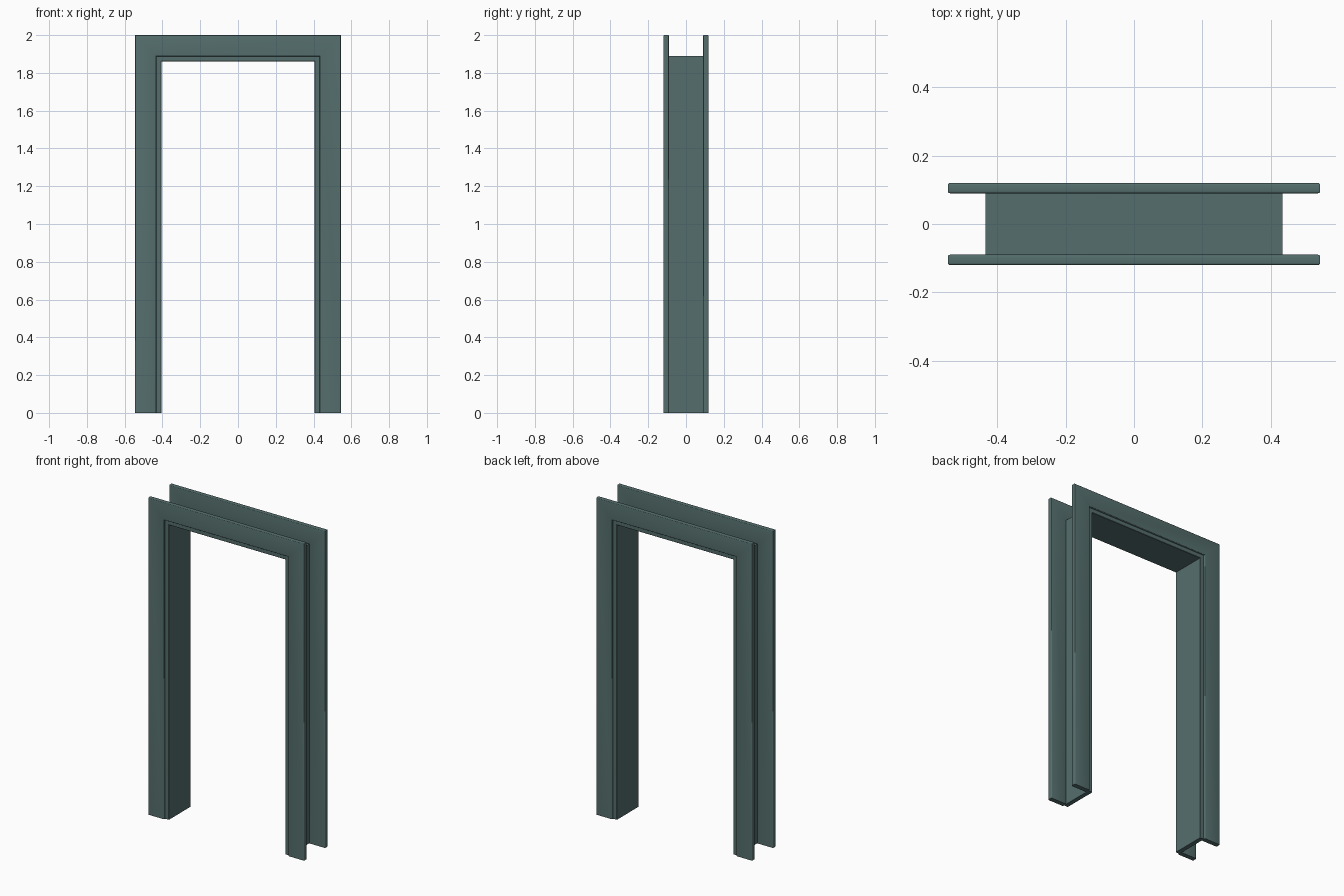
import bpy, bmesh, math

if "Cube" in bpy.data.objects:
    bpy.data.objects.remove(bpy.data.objects["Cube"])

# Half width and height of the clear opening
W, H = 0.406, 1.861

paint = bpy.data.materials.new("dark teal paint")
paint.diffuse_color = (0.09, 0.158, 0.152, 1)
paint.use_nodes = True
paint.node_tree.nodes["Principled BSDF"].inputs["Base Color"].default_value = paint.diffuse_color


def rounded_rect(d0, d1, y0, y1, r, seg=3):
    """Cross-section: d = distance outward from the opening, y = depth."""
    pts = []
    corners = [(d1 - r, y1 - r, 0), (d0 + r, y1 - r, 90),
               (d0 + r, y0 + r, 180), (d1 - r, y0 + r, 270)]
    for cx, cy, a0 in corners:
        for i in range(seg + 1):
            a = math.radians(a0 + 90 * i / seg)
            pts.append((cx + r * math.cos(a), cy + r * math.sin(a)))
    return pts


def sweep_around_opening(name, profile):
    """Carry a profile up one side, over the top and down, with mitred corners."""
    bm = bmesh.new()
    rings = []
    for side, top in ((-1, 0), (-1, 1), (1, 1), (1, 0)):
        rings.append([bm.verts.new((side * (W + d), y, top * (H + d)))
                      for d, y in profile])
    n = len(profile)
    for a, b in zip(rings, rings[1:]):
        for i in range(n):
            j = (i + 1) % n
            bm.faces.new((a[i], a[j], b[j], b[i]))
    bm.faces.new(rings[0])
    bm.faces.new(rings[-1])
    bmesh.ops.recalc_face_normals(bm, faces=bm.faces)
    mesh = bpy.data.meshes.new(name)
    bm.to_mesh(mesh)
    bm.free()
    mesh.materials.append(paint)
    obj = bpy.data.objects.new(name, mesh)
    bpy.context.collection.objects.link(obj)
    bpy.ops.object.select_all(action='DESELECT')
    obj.select_set(True)
    bpy.context.view_layer.objects.active = obj
    bpy.ops.object.shade_smooth_by_angle(angle=math.radians(35))
    return obj


# Jamb lining the opening, set back slightly from the casing faces
sweep_around_opening("jamb", rounded_rect(0, 0.028, -0.11, 0.11, 0.002, 1))

# Casing trim on the front and back of the wall
sweep_around_opening("front_casing", rounded_rect(0.027, 0.139, -0.12, -0.09, 0.006))
sweep_around_opening("back_casing", rounded_rect(0.027, 0.139, 0.09, 0.12, 0.006))
